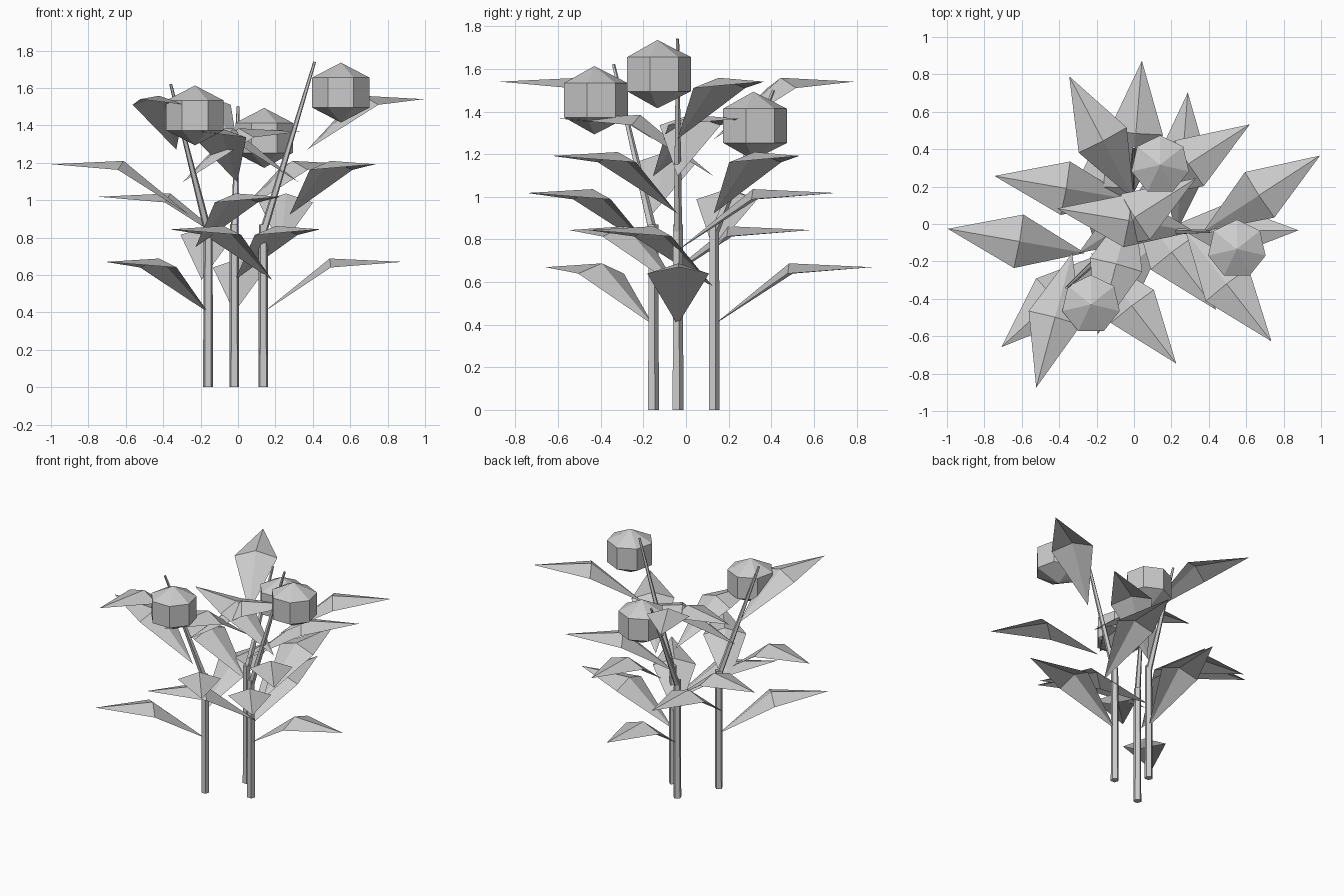
import bpy, bmesh
from math import cos, sin, radians
from mathutils import Vector, Matrix

if "Cube" in bpy.data.objects:
    bpy.data.objects.remove(bpy.data.objects["Cube"])


def finish(name, bm):
    mesh = bpy.data.meshes.new(name)
    bm.to_mesh(mesh)
    bm.free()
    obj = bpy.data.objects.new(name, mesh)
    bpy.context.collection.objects.link(obj)
    return obj


def add_tube(bm, a, b, r1, r2):
    """Five-sided tapered tube from a to b."""
    a, b = Vector(a), Vector(b)
    d = b - a
    rot = Vector((0, 0, 1)).rotation_difference(d).to_matrix().to_4x4()
    bmesh.ops.create_cone(bm, cap_ends=True, segments=5, radius1=r1, radius2=r2,
                          depth=d.length, matrix=Matrix.Translation((a + b) / 2) @ rot)


def add_leaf(bm, base, angle):
    """Folded kite: rises to a ridge, then levels out to a pointed tip."""
    m = Matrix.Translation(base) @ Matrix.Rotation(radians(angle), 4, 'Z')
    root, left, right, ridge, tip = [bm.verts.new(m @ Vector(p)) for p in (
        (0, 0, 0), (.36, .145, .24), (.36, -.145, .24), (.355, 0, .288), (.745, 0, .27))]
    for f in ((root, ridge, left), (root, right, ridge), (ridge, tip, left), (ridge, right, tip)):
        bm.faces.new(f)


# Each stalk: foot, stem tip, pod centre, first leaf angle, leaf drift per level
stalks = [
    ((-.16, -.155), (-.36, -.34, 1.62), (-.23, -.43, 1.453), -137.5, -.034),
    ((.135, -.04), (.41, -.04, 1.74), (.55, -.134, 1.575), 0.5, .047),
    ((-.02, .13), (0, .41, 1.50), (.14, .316, 1.333), 85.2, .004),
]

for i, (foot, tip, pod, first, drift) in enumerate(stalks, 1):
    x, y = foot
    # Stem: straight lower part and leaning upper part
    bm = bmesh.new()
    add_tube(bm, (x, y, 0), (x, y, .87), .028, .025)
    add_tube(bm, (x, y, .83), tip, .022, .008)
    finish(f"stem_{i}", bm)

    # Leaves spiralling up the stem
    bm = bmesh.new()
    for k in range(6):
        add_leaf(bm, Vector((x + drift * k, y, .40 + .174 * k)), first - 137.5 * k)
    finish(f"leaves_{i}", bm)

    # Seven-sided pod
    bm = bmesh.new()
    bmesh.ops.create_uvsphere(bm, u_segments=7, v_segments=3, radius=.182,
                              matrix=Matrix.Translation(pod) @ Matrix.Diagonal((1, 1, .88, 1)))
    finish(f"pod_{i}", bm)
